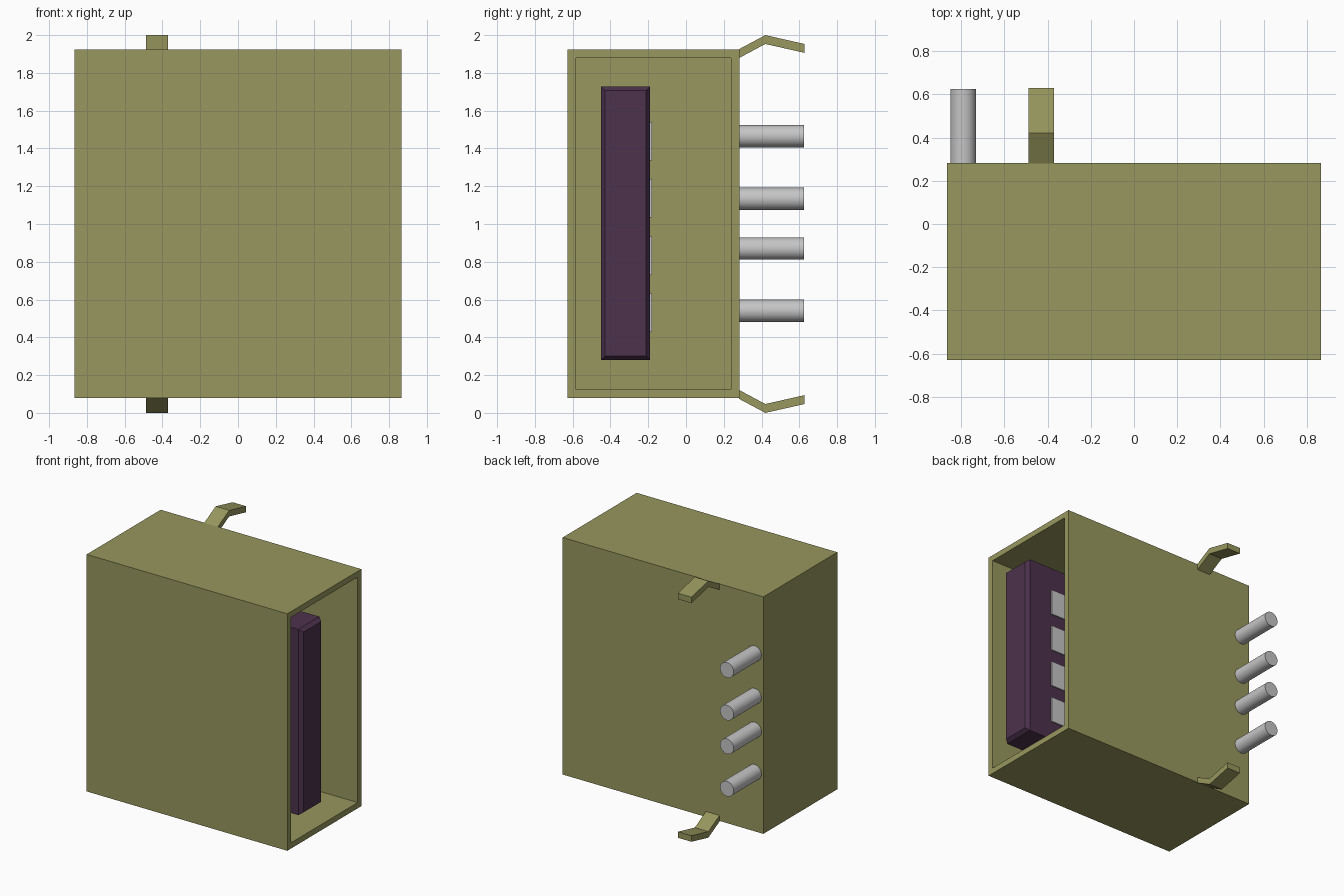
import bpy
import bmesh
import math
from mathutils import Vector, Matrix

cube = bpy.data.objects.get("Cube")
if cube:
    bpy.data.objects.remove(cube, do_unlink=True)


def material(name, color):
    mat = bpy.data.materials.new(name)
    mat.use_nodes = True
    mat.diffuse_color = (*color, 1)
    mat.node_tree.nodes["Principled BSDF"].inputs["Base Color"].default_value = (*color, 1)
    return mat


OLIVE = material("olive shell", (0.31, 0.31, 0.112))
PURPLE = material("dark purple plastic", (0.073, 0.032, 0.073))
SILVER = material("silver metal", (0.56, 0.56, 0.56))


def finish(name, bm, mat):
    bmesh.ops.recalc_face_normals(bm, faces=bm.faces)
    mesh = bpy.data.meshes.new(name)
    bm.to_mesh(mesh)
    bm.free()
    mesh.materials.append(mat)
    obj = bpy.data.objects.new(name, mesh)
    bpy.context.collection.objects.link(obj)
    return obj


def box(low, high):
    low, high = Vector(low), Vector(high)
    bm = bmesh.new()
    place = Matrix.Translation((low + high) / 2) @ Matrix.Diagonal((*(high - low), 1))
    bmesh.ops.create_cube(bm, size=1, matrix=place)
    return bm


def open_end(bm):
    return max(bm.faces, key=lambda f: f.calc_center_median().x)


# Shell: a box hollowed from its +x end, leaving a thin wall all round
bm = box((-0.865, -0.628, 0.078), (0.865, 0.283, 1.925))
mouth = open_end(bm)
bmesh.ops.inset_region(bm, faces=[mouth], thickness=0.064)
result = bmesh.ops.extrude_discrete_faces(bm, faces=[mouth])
bmesh.ops.translate(bm, vec=(-1.66, 0, 0), verts=result["faces"][0].verts)
finish("shell", bm, OLIVE)

# Tongue: a flat bar with a chamfered tip, flush with the mouth
bm = box((-0.8, -0.45, 0.28), (0.865, -0.19, 1.727))
tip = open_end(bm)
bmesh.ops.inset_region(bm, faces=[tip], thickness=0.03)
for v in bm.verts:
    on_rim = v.co.x > 0.8 and v not in tip.verts[:]
    if on_rim:
        v.co.x -= 0.03
finish("tongue", bm, PURPLE)

# Contact strips along the back of the tongue
for i in range(4):
    z = 0.53 + i * 0.303
    finish(f"contact_{i + 1}", box((-0.8, -0.2, z - 0.102), (0.635, -0.18, z + 0.102)), SILVER)

# Round pins out of the back of the shell
for i, z in enumerate((0.54, 0.87, 1.133, 1.465)):
    bm = bmesh.new()
    place = Matrix.Translation((-0.79, 0.44, z)) @ Matrix.Rotation(math.pi / 2, 4, "X")
    bmesh.ops.create_cone(bm, cap_ends=True, segments=32, radius1=0.059,
                          radius2=0.059, depth=0.37, matrix=place)
    pin = finish(f"pin_{i + 1}", bm, SILVER)
    for face in pin.data.polygons:
        face.use_smooth = len(face.vertices) == 4
    for edge in pin.data.edges:
        a, b = (pin.data.vertices[k].co for k in edge.vertices)
        edge.use_edge_sharp = abs(a.y - b.y) < 0.01

# Bent retaining clips, mirrored top and bottom
CLIP = [(0.28, 0.925), (0.42, 1.0), (0.628, 0.953)]
THICK = 0.047
for name, side in (("top_clip", 1), ("bottom_clip", -1)):
    bm = bmesh.new()
    rows = []
    for y, h in CLIP:
        rows.append([bm.verts.new((x, y, 1 + side * (h - drop)))
                     for x, drop in ((-0.487, 0), (-0.37, 0), (-0.37, THICK), (-0.487, THICK))])
    for a, b in zip(rows, rows[1:]):
        for k in range(4):
            n = (k + 1) % 4
            bm.faces.new((a[k], a[n], b[n], b[k]))
    bm.faces.new(rows[0])
    bm.faces.new(rows[-1])
    finish(name, bm, OLIVE)
